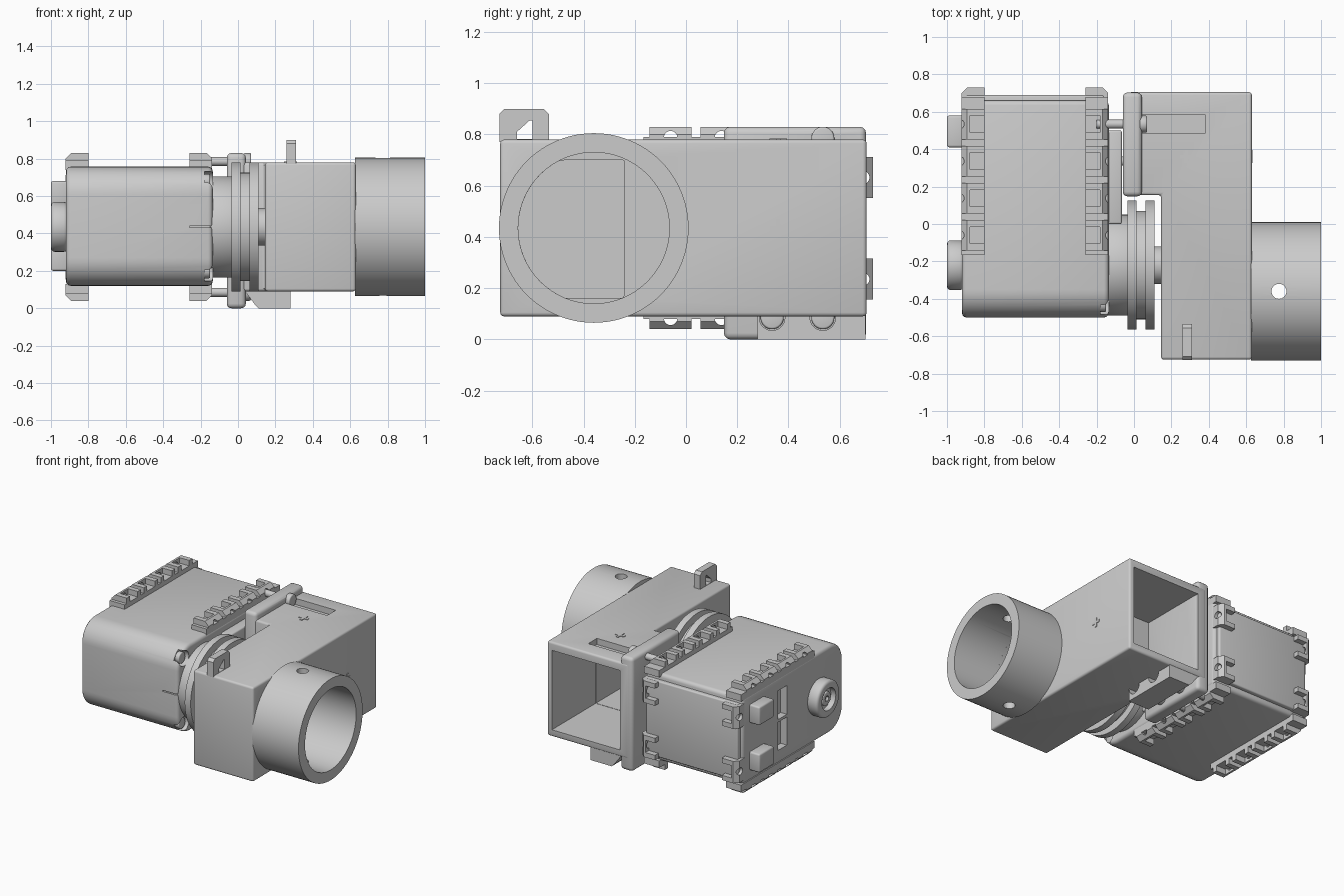
import bpy, bmesh
from math import sin, cos, pi, radians

if "Cube" in bpy.data.objects:
    bpy.data.objects.remove(bpy.data.objects["Cube"])

grey = bpy.data.materials.new("plain grey")
grey.use_nodes = True
COLOUR = (0.6, 0.6, 0.6, 1)
grey.diffuse_color = COLOUR
grey.node_tree.nodes["Principled BSDF"].inputs["Base Color"].default_value = COLOUR
parts = []


def prism(name, pts, axis, lo, hi, bevel=0.0):
    """Extrude a 2D outline along an axis; outline is the other two axes in order."""
    place = {"x": lambda a, b, c: (c, a, b),
             "y": lambda a, b, c: (a, c, b),
             "z": lambda a, b, c: (a, b, c)}[axis]
    bm = bmesh.new()
    face = bm.faces.new([bm.verts.new(place(a, b, lo)) for a, b in pts])
    top = bmesh.ops.extrude_face_region(bm, geom=[face])
    shift = place(0, 0, hi - lo)
    bmesh.ops.translate(bm, vec=shift,
                        verts=[g for g in top["geom"] if isinstance(g, bmesh.types.BMVert)])
    bmesh.ops.recalc_face_normals(bm, faces=bm.faces)
    if bevel:
        edges = [e for e in bm.edges if e.calc_face_angle(0) > 0.6]
        bmesh.ops.bevel(bm, geom=edges, offset=bevel, segments=3, profile=0.5,
                        affect="EDGES", clamp_overlap=True)
    mesh = bpy.data.meshes.new(name)
    bm.to_mesh(mesh)
    bm.free()
    mesh.materials.append(grey)
    ob = bpy.data.objects.new(name, mesh)
    bpy.context.collection.objects.link(ob)
    parts.append(ob)
    return ob


def box(name, x, y, z, bevel=0.0):
    pts = [(x[0], y[0]), (x[1], y[0]), (x[1], y[1]), (x[0], y[1])]
    return prism(name, pts, "z", z[0], z[1], bevel)


def circle(a, b, r, n=64):
    return [(a + r * cos(2 * pi * i / n), b + r * sin(2 * pi * i / n)) for i in range(n)]


def rod(name, x0, x1, y, z, r, bevel=0.0, n=64):
    return prism(name, circle(y, z, r, n), "x", x0, x1, bevel)


def cut(ob, *cutters):
    for c in cutters:
        c.hide_render = True
        mod = ob.modifiers.new("cut", "BOOLEAN")
        mod.operation, mod.solver, mod.object = "DIFFERENCE", "EXACT", c
        bpy.context.view_layer.objects.active = ob
        bpy.ops.object.modifier_apply(modifier=mod.name)
        parts.remove(c)
        bpy.data.objects.remove(c)
    return ob


MID = 0.435            # height of both round axes
TUBE_Y, HORN_Y = -0.36, -0.22
PITCH = [-0.06, 0.138, 0.336, 0.534]

# Hollow housing, open at the back, with a window into the tube
outline = [(0.145, -0.725), (0.63, -0.725), (0.63, 0.705),
           (-0.03, 0.705), (-0.03, 0.155), (0.145, 0.155)]
window = [(min(max(a, -0.66), -0.24), min(max(b, 0.16), 0.70))
          for a, b in circle(TUBE_Y, MID, 0.295)]
cut(prism("housing", outline, "z", 0.09, 0.78, 0.015),
    box("cavity_back", (0.04, 0.59), (0.2, 0.8), (0.14, 0.72)),
    box("cavity_front", (0.19, 0.588), (-0.67, 0.3), (0.142, 0.718)),
    prism("tube_window", window, "x", 0.5, 0.7),
    box("screw_slot", (0.045, 0.38), (0.485, 0.585), (0.735, 0.9)))

# Mounting flange and the channelled block beneath the housing
cut(box("mounting_flange", (-0.06, 0.042), (0.148, 0.703), (0, 0.83), 0.025),
    rod("slot_end", 0.02, 0.1, 0.534, 0.785, 0.04, n=32))
foot = [(0.03, 0.1), (0.09, 0.02), (0.11, 0), (0.28, 0), (0.28, 0.1)]
cut(prism("foot_block", foot, "y", 0.28, 0.7),
    *[rod("channel", 0, 0.4, y, 0.085, 0.05, n=32) for y in PITCH[2:]])

# Round tube with a cross hole
cut(rod("tube", 0.625, 1.0, TUBE_Y, MID, 0.37, n=96),
    rod("bore", 0.632, 1.1, TUBE_Y, MID, 0.295, n=96),
    prism("cross_hole", circle(0.775, TUBE_Y, 0.04, 32), "z", 0, 1),
    prism("tube_window", window, "x", 0.5, 0.7))

# Cable hook on the housing
hook = [(-0.728, 0.77), (-0.728, 0.88), (-0.708, 0.9), (-0.555, 0.9), (-0.535, 0.88), (-0.535, 0.77)]
eye = [(-0.66, 0.782), (-0.66, 0.81), (-0.61, 0.855), (-0.6, 0.855), (-0.6, 0.782)]
cut(prism("cable_hook", hook, "x", 0.26, 0.31), prism("hook_eye", eye, "x", 0.2, 0.4))

# Small raised crosses on the top and side of the housing
for a, b in ((0.035, 0.009), (0.009, 0.035)):
    box("top_cross", (0.28 - a, 0.28 + a), (0.36 - b, 0.36 + b), (0.775, 0.784))
    box("side_cross", (0.625, 0.634), (0.36 - a, 0.36 + a), (MID - b, MID + b))

# Motor case: rounded front, square back
R, Z0, Z1 = 0.15, 0.12, 0.757
arc = [i * pi / 20 for i in range(11)]
case = [(-0.5 + R - R * cos(t), Z1 - R + R * sin(t)) for t in arc]
case += [(0.66, Z1), (0.66, Z0)]
case += [(-0.5 + R - R * sin(t), Z0 + R - R * cos(t)) for t in arc]
corners = [(-0.43, z) for z in (0.2, 0.677)]
cut(prism("motor_case", case, "x", -0.92, -0.135, 0.025),
    *[rod("corner_notch", -0.18, 0, y, z, 0.055, n=32) for y, z in corners],
    *[box("end_recess", (-1, -0.87), (0.15, 0.25), z) for z in ((0.22, 0.425), (0.445, 0.655))],
    box("front_slit", (-0.26, 0), (-0.6, -0.47), (0.431, 0.439)))
for y, z in corners:
    rod("case_screw", -0.2, -0.15, y, z, 0.04, 0.006, 24)
box("back_panel", (-0.9, -0.16), (0.6, 0.69), (0.16, 0.715), 0.01)
box("case_side_plate", (-0.15, -0.065), (0.0, 0.5), (0.17, 0.7), 0.01)


# Mounting lugs: (base, top) heights run outward from a face
def lug_outline(outer, inner, base, top):
    s = 1 if inner > outer else -1
    d = 0.03 if top > base else -0.03
    return [(inner, base), (outer, base), (outer, top - d),
            (outer + s * 0.03, top), (inner, top)]


for outer, inner in ((-0.922, -0.8), (-0.138, -0.26)):
    s = 1 if inner > outer else -1
    pocket = sorted((outer + s * 0.045, inner + s * 0.05))
    through = sorted((outer - s * 0.1, inner + s * 0.1))
    for base, top in ((0.74, 0.83), (0.13, 0.04)):
        up = 1 if top > base else -1
        rail = sorted((base, top - up * 0.04))
        box("lug_rail", sorted((outer, inner)), (-0.165, 0.68), rail)
        hole_z = top - up * 0.042
        for y in PITCH:
            cut(prism("top_lug" if up > 0 else "bottom_lug",
                      lug_outline(outer, inner, base, top), "y", y - 0.082, y + 0.082),
                box("pocket", pocket, (y - 0.045, y + 0.045),
                    sorted((top - up * 0.07, top + up * 0.1))),
                rod("lug_hole", *through, y, hole_z, 0.026, n=24))
    for z in (0.235, 0.632):
        cut(prism("back_lug", lug_outline(outer, inner, 0.64, 0.73), "z", z - 0.08, z + 0.08),
            box("pocket", pocket, (0.665, 0.9), (z - 0.045, z + 0.045)),
            rod("lug_hole", *through, 0.69, z, 0.026, n=24))

# Screws joining the lugs to the flange
for y, z in ((PITCH[3], 0.785), (PITCH[2], 0.085), (PITCH[3], 0.085)):
    rod("joining_screw", -0.2, 0.05, y, z, 0.024, n=24)
    rod("joining_screw_head", 0.03, 0.07, y, z, 0.045, 0.008, 32)

# Output horn: base disc and grooved pulley
rod("horn_base", -0.15, -0.03, HORN_Y, MID, 0.27, 0.006)
rod("pulley_core", -0.03, 0.1, HORN_Y, MID, 0.29)
for x in (-0.035, 0.062):
    rod("pulley_rim", x, x + 0.048, HORN_Y, MID, 0.345, n=80)
rod("horn_shaft", 0.1, 0.16, HORN_Y, MID, 0.1)

# Idler hub and cable sockets on the far end
cut(rod("idler_hub", -1.0, -0.91, HORN_Y, MID, 0.133, 0.02),
    rod("hub_recess", -1.1, -0.96, HORN_Y, MID, 0.08))
cut(rod("hub_screw", -0.985, -0.93, HORN_Y, MID, 0.05, 0.008, 32),
    rod("hub_screw_socket", -1.1, -0.965, HORN_Y, MID, 0.022, n=6))
for z in (0.2, 0.545):
    box("cable_socket", (-1.0, -0.91), (0.41, 0.58), (z, z + 0.135), 0.012)

# Smooth the round surfaces, keep edges crisp
bpy.ops.object.select_all(action="DESELECT")
for ob in parts:
    ob.select_set(True)
bpy.context.view_layer.objects.active = parts[0]
bpy.ops.object.shade_smooth_by_angle(angle=radians(32))
